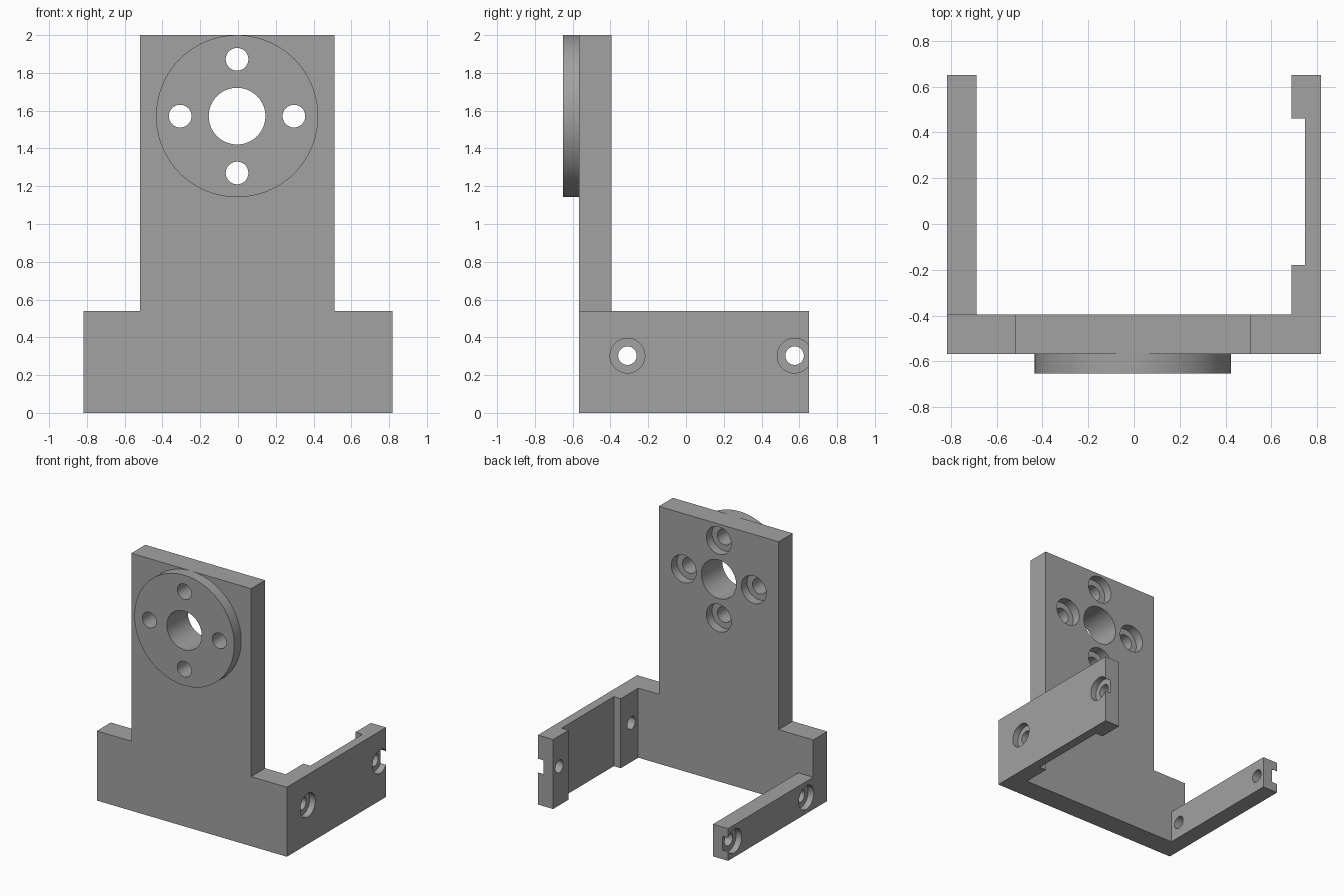
import bpy
import bmesh
from math import pi, radians
from mathutils import Matrix, Vector

if "Cube" in bpy.data.objects:
    bpy.data.objects.remove(bpy.data.objects["Cube"], do_unlink=True)

grey = bpy.data.materials.new("machined grey")
grey.use_nodes = True
grey.diffuse_color = (0.36, 0.36, 0.36, 1)
grey.node_tree.nodes["Principled BSDF"].inputs["Base Color"].default_value = grey.diffuse_color

# Overall layout
OUTER, INNER = 0.817, 0.687             # arm faces in x
FRONT, REAR, BACK = -0.567, -0.395, 0.65  # plate front, plate rear, arm ends in y
BASE_H, LOW_H = 0.54, 0.25              # tall arm and short arm heights
HUB_X, HUB_Z, HUB_R, HUB_FRONT = -0.005, 1.571, 0.429, -0.652
BOLT = 0.301                            # bolt circle radius


def new_object(name, bm):
    bmesh.ops.recalc_face_normals(bm, faces=bm.faces)
    mesh = bpy.data.meshes.new(name)
    bm.to_mesh(mesh)
    bm.free()
    mesh.materials.append(grey)
    ob = bpy.data.objects.new(name, mesh)
    bpy.context.scene.collection.objects.link(ob)
    return ob


def extrude_profile(name, points, offset):
    bm = bmesh.new()
    face = bm.faces.new([bm.verts.new(p) for p in points])
    made = bmesh.ops.extrude_face_region(bm, geom=[face])["geom"]
    verts = [g for g in made if isinstance(g, bmesh.types.BMVert)]
    bmesh.ops.translate(bm, verts=verts, vec=offset)
    return new_object(name, bm)


def cylinder(name, start, end, radius, segments=64):
    a, b = Vector(start), Vector(end)
    turn = (b - a).to_track_quat('Z', 'Y').to_matrix().to_4x4()
    bm = bmesh.new()
    bmesh.ops.create_cone(bm, cap_ends=True, segments=segments, radius1=radius, radius2=radius,
                          depth=(b - a).length, matrix=Matrix.Translation((a + b) / 2) @ turn)
    return new_object(name, bm)


def combine(target, other, operation):
    mod = target.modifiers.new(operation.lower(), 'BOOLEAN')
    mod.operation, mod.solver, mod.object = operation, 'EXACT', other
    bpy.context.view_layer.objects.active = target
    bpy.ops.object.modifier_apply(modifier=mod.name)
    bpy.data.objects.remove(other, do_unlink=True)


def drill(target, start, end, radius):
    combine(target, cylinder("cutter", start, end, radius), 'DIFFERENCE')


# Upright plate with its wide foot
outline = [(-OUTER, 0), (OUTER, 0), (OUTER, BASE_H), (0.51, BASE_H), (0.51, 2),
           (-0.52, 2), (-0.52, BASE_H), (-OUTER, BASE_H)]
body = extrude_profile("bracket_body", [(x, FRONT, z) for x, z in outline], (0, REAR - FRONT, 0))

# Tall left arm, relieved along its inner face
root = REAR - 0.08
outline = [(OUTER, root), (OUTER, BACK), (INNER, BACK), (INNER, 0.46), (0.747, 0.46),
           (0.747, -0.18), (INNER, -0.18), (INNER, root)]
combine(body, extrude_profile("left_arm", [(x, y, 0) for x, y in outline], (0, 0, BASE_H)), 'UNION')

# Short right arm
outline = [(-OUTER, root), (-INNER, root), (-INNER, BACK), (-OUTER, BACK)]
combine(body, extrude_profile("right_arm", [(x, y, 0) for x, y in outline], (0, 0, LOW_H)), 'UNION')

# Hub disc on the front
hub = cylinder("hub_disc", (HUB_X, HUB_FRONT, HUB_Z), (HUB_X, FRONT, HUB_Z), HUB_R, 96)

# Central bore and four bolt holes, counterbored from the rear
for part in (body, hub):
    drill(part, (HUB_X, -1, HUB_Z), (HUB_X, 0, HUB_Z), 0.15)
for dx, dz in ((BOLT, 0), (-BOLT, 0), (0, BOLT), (0, -BOLT)):
    x, z = HUB_X + dx, HUB_Z + dz
    for part in (body, hub):
        drill(part, (x, -1, z), (x, 0, z), 0.06)
    drill(body, (x, REAR - 0.07, z), (x, 0, z), 0.107)

# Screw holes in the arms, counterbored from outside; the rear ones break the arm ends
for side, z in ((1, 0.303), (-1, LOW_H / 2)):
    for y in (-0.31, 0.575):
        drill(body, (side * 0.5, y, z), (side, y, z), 0.049)
        drill(body, (side * (OUTER - 0.048), y, z), (side, y, z), 0.092)

# Smooth round walls, sharp edges
for part in (body, hub):
    bpy.ops.object.select_all(action='DESELECT')
    part.select_set(True)
    bpy.context.view_layer.objects.active = part
    bpy.ops.object.shade_smooth_by_angle(angle=radians(30))
